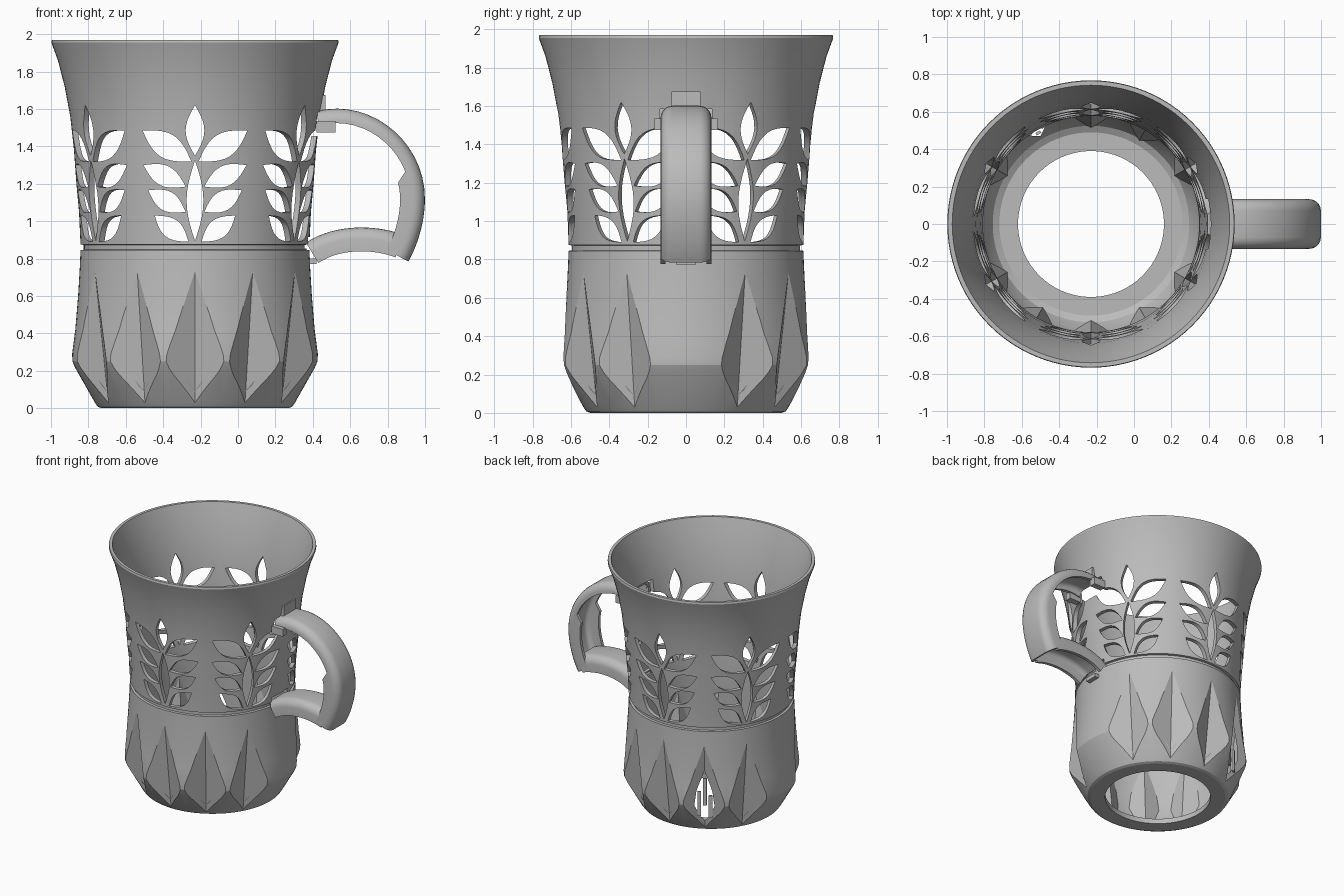
import bpy, bmesh, math
from mathutils import Vector, geometry

if "Cube" in bpy.data.objects:
    bpy.data.objects.remove(bpy.data.objects["Cube"])

CUP_X = -0.23
SEGMENTS = 96

grey = bpy.data.materials.new("plain grey")
grey.use_nodes = True
grey.diffuse_color = (0.5, 0.5, 0.5, 1)
grey.node_tree.nodes["Principled BSDF"].inputs["Base Color"].default_value = (0.5, 0.5, 0.5, 1)


def finish(name, bm):
    """Turn a bmesh into a named grey object."""
    bmesh.ops.recalc_face_normals(bm, faces=bm.faces)
    mesh = bpy.data.meshes.new(name)
    bm.to_mesh(mesh)
    bm.free()
    mesh.materials.append(grey)
    obj = bpy.data.objects.new(name, mesh)
    bpy.context.collection.objects.link(obj)
    return obj


def activate(obj):
    bpy.ops.object.select_all(action="DESELECT")
    obj.select_set(True)
    bpy.context.view_layer.objects.active = obj


def smooth(obj, degrees):
    activate(obj)
    bpy.ops.object.shade_smooth_by_angle(angle=math.radians(degrees))


def cut(obj, cutter):
    mod = obj.modifiers.new("cut", "BOOLEAN")
    mod.operation, mod.object, mod.solver = "DIFFERENCE", cutter, "MANIFOLD"
    activate(obj)
    bpy.ops.object.modifier_apply(modifier=mod.name)


def around(angle, r, u, z):
    """Point at radius r and sideways offset u, turned about the cup axis."""
    c, s = math.cos(angle), math.sin(angle)
    return Vector((CUP_X + r * c - u * s, r * s + u * c, z))


def lathe(name, profile):
    bm = bmesh.new()
    rings = [[bm.verts.new(around(math.tau * i / SEGMENTS, r, 0, z)) for r, z in profile]
             for i in range(SEGMENTS)]
    for i, ring in enumerate(rings):
        after = rings[(i + 1) % SEGMENTS]
        for j in range(len(profile)):
            k = (j + 1) % len(profile)
            bm.faces.new((ring[j], after[j], after[k], ring[k]))
    return finish(name, bm)


def hull(bm, points):
    verts = [bm.verts.new(p) for p in points]
    bmesh.ops.convex_hull(bm, input=verts)


def add_box(bm, centre, size):
    made = bmesh.ops.create_cube(bm, size=1)["verts"]
    for v in made:
        v.co = Vector(centre) + Vector(a * b for a, b in zip(v.co, size))


# Cup wall: outside from base to rim, then inside back down to the open floor
outer = [(0.39, 0), (0.50, 0), (0.52, 0.008), (0.535, 0.03), (0.64, 0.215), (0.655, 0.25),
         (0.657, 0.29), (0.64, 0.42), (0.625, 0.6), (0.616, 0.75), (0.612, 0.845),
         (0.595, 0.848), (0.595, 0.873), (0.612, 0.876), (0.62, 1.05), (0.634, 1.2),
         (0.647, 1.38), (0.667, 1.56), (0.697, 1.72), (0.733, 1.86), (0.768, 1.955), (0.765, 1.97)]
inner = [(0.742, 1.97), (0.705, 1.86), (0.667, 1.72), (0.636, 1.56), (0.616, 1.38),
         (0.602, 1.2), (0.588, 1.05), (0.578, 0.86), (0.585, 0.6), (0.605, 0.35), (0.6, 0.23),
         (0.56, 0.12), (0.525, 0.06), (0.49, 0.04), (0.39, 0.04)]
cup = lathe("cup_wall", outer + inner)

# Leaf openings: six sprigs, each leaf given as base, tip and half width
half_sprig = [((0.02, 1.32), (0.28, 1.485), 0.066), ((0.05, 1.185), (0.275, 1.3), 0.055),
              ((0.05, 1.05), (0.25, 1.165), 0.053), ((0.035, 0.89), (0.215, 1.03), 0.052)]
sprig = [((0, 1.35), (0, 1.62), 0.05), ((0, 0.895), (0, 1.325), 0.045)]
for base, tip, w in half_sprig:
    sprig += [(base, tip, w), ((-base[0], base[1]), (-tip[0], tip[1]), w)]


def leaf_outline(base, tip, w, steps=10):
    a, b = Vector(base), Vector(tip)
    side = Vector((a.y - b.y, b.x - a.x)).normalized()
    go = [a.lerp(b, i / steps) + side * w * math.sin(math.pi * i / steps) for i in range(steps)]
    back = [b.lerp(a, i / steps) - side * w * math.sin(math.pi * i / steps) for i in range(steps)]
    return go + back


bm = bmesh.new()
for n in range(6):
    angle = math.radians(30 + 60 * n)
    for leaf in sprig:
        outline = leaf_outline(*leaf)
        near, far = [[bm.verts.new(around(angle, r, p.x, p.y)) for p in outline] for r in (0.52, 0.85)]
        bm.faces.new(near)
        bm.faces.new(far[::-1])
        for i in range(len(outline)):
            bm.faces.new((near[i - 1], near[i], far[i], far[i - 1]))
leaf_cutter = finish("leaf_cutter", bm)

# Sunken diamonds round the base, leaving the handle side and its opposite plain
cutters, backs = bmesh.new(), bmesh.new()
for n in range(12):
    if n in (0, 6):
        continue
    angle = math.radians(30 * n)
    top, bottom = (0.617, 0, 0.73), (0.535, 0, 0.03)
    corners = [(0.638, s * 0.164, 0.25) for s in (-1, 1)]
    reach = [(0.644, s * 0.17, 0.25) for s in (-1, 1)]
    hull(cutters, [around(angle, *p) for p in [top, bottom, (0.85, 0, 0.3)] + reach])
    if n != 4:
        hull(backs, [around(angle, r - 0.022, u, z) for r, u, z in [top, bottom] + corners])
diamond_cutter = finish("diamond_cutter", cutters)
diamond_panels = finish("diamond_panels", backs)

# Openings in the wall behind the two ends of the handle
bm = bmesh.new()
add_box(bm, (0.42, 0, 1.52), (0.2, 0.27, 0.13))
add_box(bm, (0.38, 0, 0.885), (0.16, 0.2, 0.06))
handle_cutter = finish("handle_cutter", bm)

for cutter in (leaf_cutter, diamond_cutter, handle_cutter):
    cut(cup, cutter)
cut(diamond_panels, diamond_cutter)
for cutter in (leaf_cutter, diamond_cutter, handle_cutter):
    bpy.data.objects.remove(cutter)
smooth(cup, 20)
smooth(diamond_panels, 10)

# Loose strips left in the one open diamond
bm = bmesh.new()
for u, z, height in ((-0.04, 0.24, 0.2), (0, 0.33, 0.22), (0.045, 0.22, 0.18)):
    r = 0.555 + 0.4 * abs(u)
    hull(bm, [around(math.radians(120), r + dr, u + du, z + dz) for dr in (0, 0.015)
              for du in (-0.014, 0.014) for dz in (-height / 2, height / 2)])
finish("diamond_strips", bm)


def bezier(*points):
    return geometry.interpolate_bezier(*[Vector((x, 0, z)) for x, z in points], 16)


def channel(name, path, depth_at):
    """Sweep a rounded, open channel along a path in the xz plane."""
    bm = bmesh.new()
    rows = []
    for i, p in enumerate(path):
        t = (path[min(i + 1, len(path) - 1)] - path[max(i - 1, 0)]).normalized()
        inward = Vector((t.z, 0, -t.x))
        half = [(0.12, depth_at(p))]
        for k in range(6):
            a = math.pi / 2 * k / 5
            half.append((0.07 + 0.05 * math.cos(a), 0.05 - 0.05 * math.sin(a)))
        section = half + [(-y, d) for y, d in reversed(half)]
        rows.append([bm.verts.new(p + inward * d + Vector((0, y, 0))) for y, d in section])
    for a, b in zip(rows, rows[1:]):
        for j in range(len(a) - 1):
            bm.faces.new((a[j], a[j + 1], b[j + 1], b[j]))
    obj = finish(name, bm)
    mod = obj.modifiers.new("thickness", "SOLIDIFY")
    mod.thickness, mod.offset = 0.025, 0
    activate(obj)
    bpy.ops.object.modifier_apply(modifier=mod.name)
    smooth(obj, 35)


# Handle: outer bow hollow on the inside, lower arm hollow underneath
bow = bezier((0.42, 1.575), (0.70, 1.65), (0.987, 1.42), (0.987, 1.12))
bow += bezier((0.987, 1.12), (0.987, 1.0), (0.95, 0.88), (0.9, 0.79))[1:]
channel("handle_bow", bow, lambda p: 0.065 if p.z > 1.25 else 0.12)
arm = bezier((0.37, 0.875), (0.52, 0.975), (0.74, 0.97), (0.88, 0.915))
channel("handle_arm", arm, lambda p: 0.115)

# Small tabs where the handle meets the wall
bm = bmesh.new()
for s in (-1, 1):
    add_box(bm, (0.47, s * 0.14, 1.505), (0.1, 0.05, 0.06))
add_box(bm, (0.45, 0, 1.63), (0.035, 0.15, 0.09))
add_box(bm, (0.4, 0, 0.785), (0.04, 0.1, 0.03))
finish("handle_tabs", bm)
